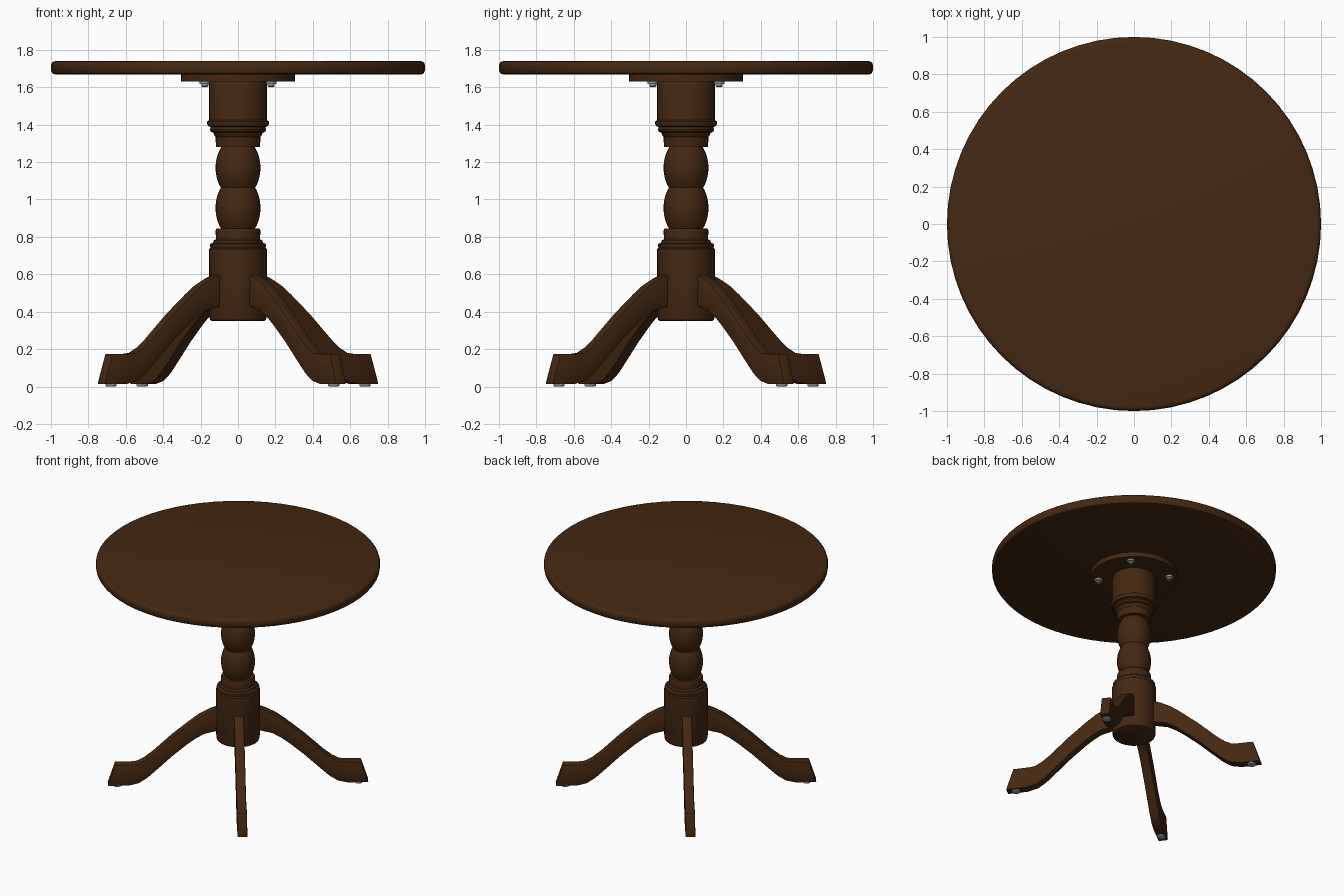
import bpy, bmesh, math
from mathutils import Matrix

if "Cube" in bpy.data.objects:
    bpy.data.objects.remove(bpy.data.objects["Cube"])


def material(name, rgb):
    m = bpy.data.materials.new(name)
    m.diffuse_color = (*rgb, 1)
    m.use_nodes = True
    m.node_tree.nodes["Principled BSDF"].inputs["Base Color"].default_value = m.diffuse_color
    return m


WOOD = material("dark brown wood", (0.058, 0.021, 0.006))
METAL = material("grey metal", (0.3, 0.3, 0.3))


def finish(name, bm, mat, angle=35):
    bmesh.ops.recalc_face_normals(bm, faces=bm.faces)
    me = bpy.data.meshes.new(name)
    bm.to_mesh(me)
    bm.free()
    me.materials.append(mat)
    ob = bpy.data.objects.new(name, me)
    bpy.context.collection.objects.link(ob)
    bpy.ops.object.select_all(action='DESELECT')
    ob.select_set(True)
    bpy.context.view_layer.objects.active = ob
    bpy.ops.object.shade_smooth_by_angle(angle=math.radians(angle))
    return ob


def lathe(name, profile, mat, sides=32, at=(0, 0)):
    """Closed turned solid from (radius, z) points, capped at both ends."""
    bm = bmesh.new()
    rings = []
    for r, z in profile:
        rings.append([bm.verts.new((at[0] + r * math.cos(2 * math.pi * i / sides),
                                    at[1] + r * math.sin(2 * math.pi * i / sides), z))
                      for i in range(sides)])
    for a, b in zip(rings, rings[1:]):
        for i in range(sides):
            j = (i + 1) % sides
            bm.faces.new((a[i], a[j], b[j], b[i]))
    bm.faces.new(rings[0])
    bm.faces.new(rings[-1])
    return finish(name, bm, mat)


def bead(z0, z1, r_end, r_max, n=10):
    """Rounded bead profile between two heights."""
    t_end = math.acos(r_end / r_max)
    mid, half = (z0 + z1) / 2, (z1 - z0) / 2
    pts = []
    for i in range(n + 1):
        t = -t_end + 2 * t_end * i / n
        pts.append((r_max * math.cos(t), mid + half * math.sin(t) / math.sin(t_end)))
    return pts


# Round top with softened rim, and mounting plate
lathe("table_top", [(0.975, 1.668), (0.99, 1.673), (0.998, 1.684), (1.0, 1.70), (1.0, 1.715),
                    (0.997, 1.728), (0.988, 1.737), (0.975, 1.74)], WOOD, 64)
lathe("mounting_plate", [(0.305, 1.632), (0.305, 1.668)], WOOD, 48)

# Turned column
lathe("column_upper", [(0.118, 1.28), (0.12, 1.335), (0.128, 1.345), (0.132, 1.357), (0.146, 1.363),
                       (0.15, 1.375), (0.146, 1.388), (0.16, 1.392), (0.165, 1.405), (0.165, 1.418),
                       (0.155, 1.424), (0.155, 1.615), (0.148, 1.632)], WOOD)
lathe("column_beads", [(0.09, 0.84)] + bead(0.846, 1.063, 0.092, 0.12)
      + bead(1.063, 1.276, 0.092, 0.12)[1:] + [(0.09, 1.285)], WOOD)
lathe("column_lower", [(0.14, 0.35), (0.148, 0.355), (0.153, 0.37), (0.155, 0.735), (0.147, 0.742),
                       (0.15, 0.75), (0.15, 0.762), (0.133, 0.768), (0.131, 0.78), (0.118, 0.788),
                       (0.12, 0.835), (0.115, 0.845)], WOOD)

# Leg side profile: (top r, top z, underside r, underside z)
STATIONS = [(0.10, 0.60, 0.10, 0.43), (0.15, 0.597, 0.16, 0.425), (0.20, 0.578, 0.24, 0.405),
            (0.27, 0.54, 0.30, 0.37), (0.33, 0.495, 0.36, 0.325), (0.46, 0.387, 0.46, 0.24),
            (0.60, 0.255, 0.565, 0.14), (0.66, 0.207, 0.64, 0.07), (0.71, 0.18, 0.70, 0.03),
            (0.75, 0.175, 0.77, 0.013), (0.865, 0.175, 0.918, 0.013)]
HALF = 0.034
LEG_ANGLES = [math.radians(37 + 90 * k) for k in range(4)]


def leg(name, ang):
    bm = bmesh.new()
    rings = []
    for rt, zt, rb, zb in STATIONS:
        rings.append([bm.verts.new(p) for p in ((rt, -HALF, zt), (rt, HALF, zt),
                                                (rb, HALF, zb), (rb, -HALF, zb))])
    for a, b in zip(rings, rings[1:]):
        for i in range(4):
            j = (i + 1) % 4
            bm.faces.new((a[i], a[j], b[j], b[i]))
    bm.faces.new(rings[0])
    bm.faces.new(rings[-1])
    bmesh.ops.recalc_face_normals(bm, faces=bm.faces)
    sharp = [e for e in bm.edges if e.calc_face_angle(0) > math.radians(50)]
    bmesh.ops.bevel(bm, geom=sharp, offset=0.006, segments=2, profile=0.5, affect='EDGES')
    bm.transform(Matrix.Rotation(ang, 4, 'Z'))
    finish(name, bm, WOOD)


# Four curved legs with metal glides under the feet
for k, a in enumerate(LEG_ANGLES):
    leg(f"leg_{k + 1}", a)
    lathe(f"foot_glide_{k + 1}", [(0.024, 0.0), (0.03, 0.004), (0.03, 0.016)], METAL, 16,
          (0.85 * math.cos(a), 0.85 * math.sin(a)))

# Four bolts with washers under the mounting plate
for k in range(4):
    a = math.radians(45 + 90 * k)
    lathe(f"plate_bolt_{k + 1}", [(0.014, 1.602), (0.018, 1.606), (0.018, 1.617), (0.028, 1.618),
                                  (0.028, 1.634)], METAL, 12,
          (0.25 * math.cos(a), 0.25 * math.sin(a)))
